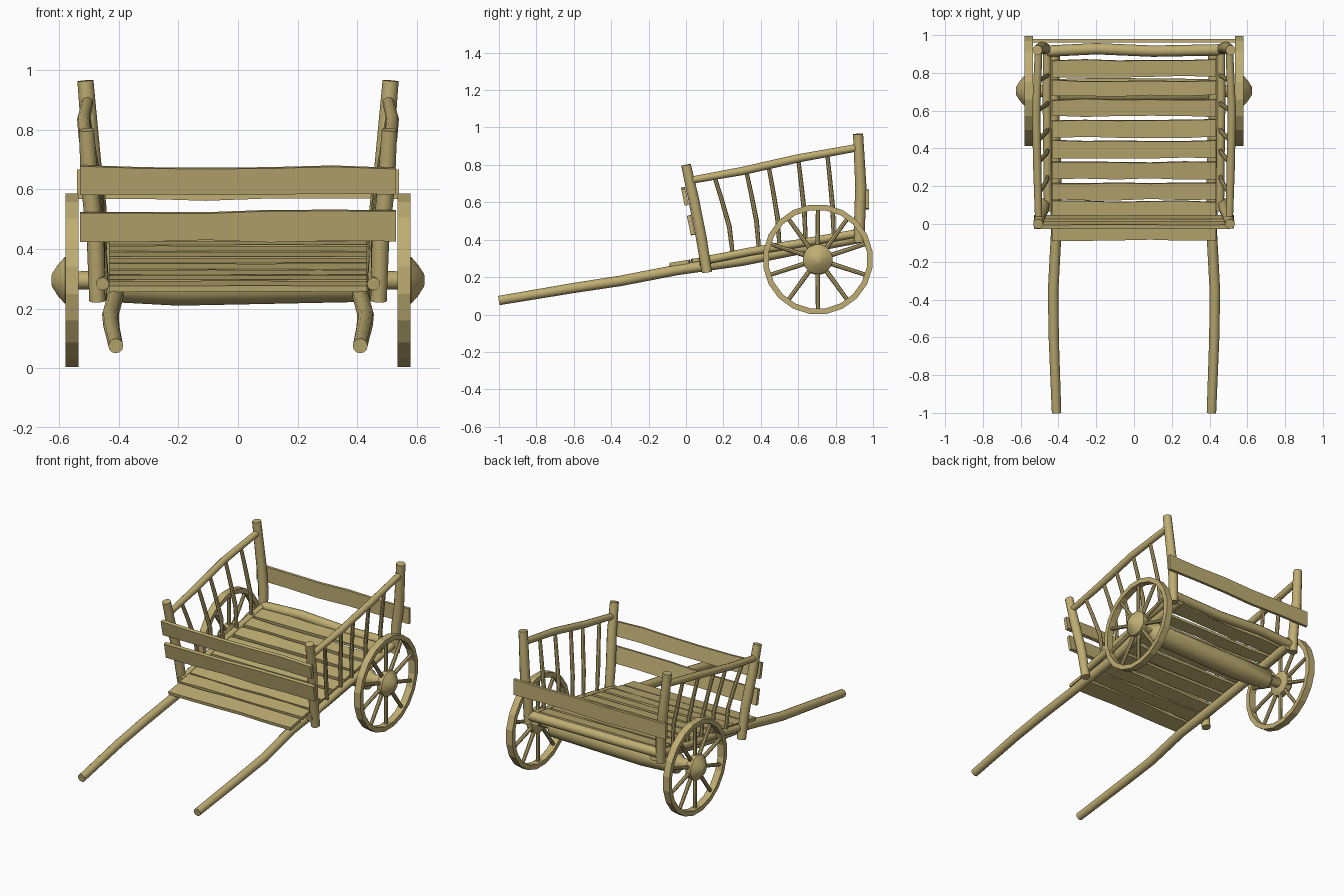
import bpy, bmesh, math, random
from mathutils import Vector, Matrix

if "Cube" in bpy.data.objects:
    bpy.data.objects.remove(bpy.data.objects["Cube"])

random.seed(4)
wood = bpy.data.materials.new("wood")
wood.diffuse_color = (0.52, 0.42, 0.17, 1)
wood.use_nodes = True
wood.node_tree.nodes["Principled BSDF"].inputs["Base Color"].default_value = wood.diffuse_color


def finish(name, bm, smooth=True):
    bmesh.ops.recalc_face_normals(bm, faces=bm.faces)
    me = bpy.data.meshes.new(name)
    bm.to_mesh(me)
    bm.free()
    me.materials.append(wood)
    ob = bpy.data.objects.new(name, me)
    bpy.context.collection.objects.link(ob)
    if smooth:
        bpy.ops.object.select_all(action='DESELECT')
        ob.select_set(True)
        bpy.context.view_layer.objects.active = ob
        bpy.ops.object.shade_smooth_by_angle(angle=math.radians(40))
    return ob


def tube(bm, pts, radii, sides=12):
    """Log through the points, with a radius per point and flat end caps."""
    pts = [Vector(p) for p in pts]
    if not isinstance(radii, (list, tuple)):
        radii = [radii] * len(pts)
    rings = []
    for i, (p, r) in enumerate(zip(pts, radii)):
        d = (pts[min(i + 1, len(pts) - 1)] - pts[max(i - 1, 0)]).normalized()
        ref = Vector((1, 0, 0)) if abs(d.x) < 0.8 else Vector((0, 0, 1))
        u = d.cross(ref).normalized()
        v = d.cross(u)
        rings.append([bm.verts.new(p + r * (u * math.cos(a) + v * math.sin(a)))
                      for a in (2 * math.pi * k / sides for k in range(sides))])
    for a, b in zip(rings, rings[1:]):
        for k in range(sides):
            n = (k + 1) % sides
            bm.faces.new((a[k], a[n], b[n], b[k]))
    bm.faces.new(rings[0])
    bm.faces.new(rings[-1])


def lathe(bm, profile, centre, seg, closed=False):
    """Spin (x, radius) points round the x axis."""
    rings = [[bm.verts.new((centre[0] + x, centre[1] + r * math.cos(a), centre[2] + r * math.sin(a)))
              for a in (2 * math.pi * (k + 0.5) / seg for k in range(seg))] for x, r in profile]
    pairs = list(zip(rings, rings[1:]))
    if closed:
        pairs.append((rings[-1], rings[0]))
    for a, b in pairs:
        for k in range(seg):
            n = (k + 1) % seg
            bm.faces.new((a[k], a[n], b[n], b[k]))
    if not closed:
        bm.faces.new(rings[0])
        bm.faces.new(rings[-1])


def board(name, centre, half_len, width, thick, tilt, wobble=0.005):
    """Rough board along x; width runs along y before tilting about x."""
    bm = bmesh.new()
    rot = Matrix.Rotation(tilt, 3, 'X')
    rings = []
    for i in range(6):
        x = half_len * (i / 2.5 - 1)
        a, b = (random.uniform(-wobble, wobble) for _ in range(2))
        rings.append([bm.verts.new(Vector(centre) + rot @ Vector((x, y, z))) for y, z in
                      ((-width / 2 + a, -thick / 2), (width / 2 + b, -thick / 2),
                       (width / 2 + b, thick / 2), (-width / 2 + a, thick / 2))])
    for a, b in zip(rings, rings[1:]):
        for k in range(4):
            n = (k + 1) % 4
            bm.faces.new((a[k], a[n], b[n], b[k]))
    bm.faces.new(rings[0])
    bm.faces.new(rings[-1])
    return finish(name, bm, False)


def log(name, s, pts, radii, sides=12):
    bm = bmesh.new()
    tube(bm, [(s * x, y, z) for x, y, z in pts], radii, sides)
    finish(name, bm)


WY, WZ, WR = 0.705, 0.295, 0.295  # wheel centre and radius

for s, side in ((-1, "left"), (1, "right")):
    # shaft that runs on under the deck
    log(side + "_shaft", s, [(.41, -1, .075), (.425, -.6, .142), (.428, -.35, .18), (.412, -.05, .238),
                             (.415, .3, .29), (.425, .6, .35), (.42, .93, .41)],
        [.025, .027, .028, .028, .03, .03, .028])
    # lower and upper side rails
    log(side + "_lower_rail", s, [(.455, .07, .283), (.458, .35, .338), (.462, .65, .388), (.46, .92, .435)], .022)
    log(side + "_upper_rail", s, [(.505, .02, .717), (.512, .3, .767), (.518, .6, .835), (.505, .92, .893)],
        [.019, .022, .022, .02])
    # corner posts
    log(side + "_front_post", s, [(.472, .112, .225), (.478, .08, .42), (.498, .04, .62), (.508, 0, .80)],
        [.027, .029, .029, .026])
    log(side + "_back_post", s, [(.468, .925, .385), (.472, .93, .55), (.488, .935, .68), (.512, .92, .965)],
        [.028, .03, .03, .027])
    # bent spindles between the rails
    bm = bmesh.new()
    for top, low in ((.15, .25), (.32, .39), (.44, .50), (.60, .64), (.755, .79)):
        zt, zl = .715 + top * .195, .275 + low * .18
        pts = [(.457, low, zl), (.462, low - (low - top) * .18, zl + (zt - zl) * .35),
               (.487, top + (low - top) * .4, zl + (zt - zl) * .7), (.51, top, zt)]
        tube(bm, [(s * x, y, z) for x, y, z in pts], [.011, .013, .012, .011], 8)
    finish(side + "_spindles", bm)
    # wheel: rim, spokes, hub
    cx = s * .557
    bm = bmesh.new()
    lathe(bm, [(-.022, WR), (.022, WR), (.022, WR - .03), (-.022, WR - .03)], (cx, WY, WZ), 20, True)
    finish(side + "_wheel_rim", bm, False)
    bm = bmesh.new()
    for k in range(10):
        a = math.pi / 2 + k * math.pi / 5
        d = Vector((0, math.cos(a), math.sin(a)))
        c = Vector((cx, WY, WZ))
        tube(bm, [c + d * .05, c + d * (WR - .02)], [.013, .011], 8)
    finish(side + "_wheel_spokes", bm)
    bm = bmesh.new()
    lathe(bm, [(s * x, r) for x, r in ((-.022, .06), (-.012, .078), (.024, .08), (.05, .05),
                                       (.054, .042), (.066, .024), (.068, .018))], (cx, WY, WZ), 16)
    finish(side + "_wheel_hub", bm)

# axle: thick beam with thin ends into the hubs
bm = bmesh.new()
tube(bm, [(-.55, WY, WZ), (-.47, WY, WZ), (-.44, WY, .285), (-.2, WY, .278), (.1, WY, .282),
          (.44, WY, .285), (.47, WY, WZ), (.55, WY, WZ)],
     [.03, .032, .062, .068, .066, .062, .032, .03])
finish("axle", bm)

# deck planks, climbing along the shafts
slope = math.atan(.18)
for i, (y0, y1) in enumerate(((-.085, .02), (.03, .12), (.13, .215), (.24, .33), (.35, .44),
                              (.46, .55), (.57, .66), (.68, .76), (.78, .87))):
    y = (y0 + y1) / 2
    board("deck_plank_%d" % (i + 1), (0, y, .281 + y * .18), .433, y1 - y0, .02,
          slope + random.uniform(-.04, .04))

# rear cross log
log("rear_cross_log", 1, [(-.46, .915, .435), (-.2, .928, .44), (.1, .915, .432), (.46, .922, .435)], .03)

# front and back boards
board("front_upper_board", (0, -.006, .63), .53, .092, .022, math.pi / 2 + .2)
board("front_lower_board", (0, .026, .477), .53, .098, .022, math.pi / 2 + .2)
board("back_board", (0, .97, .615), .54, .098, .018, math.pi / 2)
